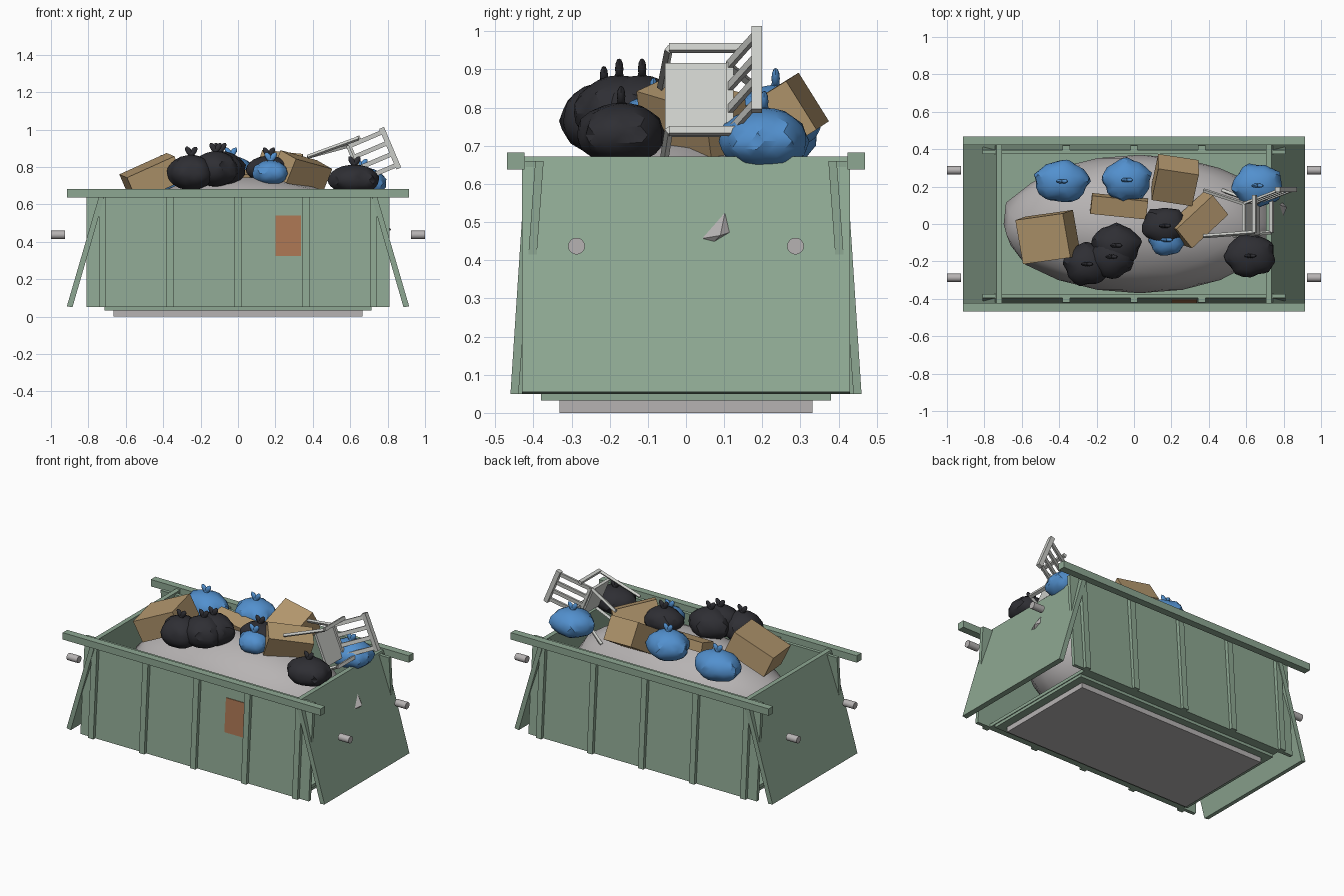
import bpy, bmesh, math, random
from mathutils import Vector, Matrix, Euler

random.seed(4)
cube = bpy.data.objects.get("Cube")
if cube:
    bpy.data.objects.remove(cube)


def material(name, r, g, b):
    m = bpy.data.materials.new(name)
    m.use_nodes = True
    m.diffuse_color = (r, g, b, 1)
    m.node_tree.nodes["Principled BSDF"].inputs["Base Color"].default_value = (r, g, b, 1)
    return m


GREEN = material("faded green", .27, .39, .29)
GREY = material("dusty grey", .47, .45, .45)
BLACK = material("black plastic", .028, .028, .034)
BLUE = material("blue plastic", .085, .28, .62)
CARD = material("cardboard", .45, .31, .155)
RUST = material("rust orange", .40, .18, .085)
WHITE = material("off white", .60, .61, .58)


def finish(name, bm, mat, smooth=None):
    bmesh.ops.recalc_face_normals(bm, faces=bm.faces)
    me = bpy.data.meshes.new(name)
    bm.to_mesh(me)
    bm.free()
    ob = bpy.data.objects.new(name, me)
    bpy.context.collection.objects.link(ob)
    me.materials.append(mat)
    if smooth:
        bpy.ops.object.select_all(action='DESELECT')
        ob.select_set(True)
        bpy.context.view_layer.objects.active = ob
        bpy.ops.object.shade_smooth_by_angle(angle=math.radians(smooth))
    return ob


def box(name, centre, size, mat, rot=(0, 0, 0)):
    bm = bmesh.new()
    m = Matrix.Translation(centre) @ Euler(rot).to_matrix().to_4x4() @ Matrix.Diagonal((*size, 1))
    bmesh.ops.create_cube(bm, size=1, matrix=m)
    return finish(name, bm, mat)


def prism(name, profile, axis, a, b, mat):
    """Extrude a 2D profile (yz for axis x, xz for axis y) from a to b."""
    bm = bmesh.new()
    put = (lambda p, d: (d, *p)) if axis == 'x' else (lambda p, d: (p[0], d, p[1]))
    face = bm.faces.new([bm.verts.new(put(p, a)) for p in profile])
    ext = bmesh.ops.extrude_face_region(bm, geom=[face])
    move = Vector(put((0, 0), b - a))
    bmesh.ops.translate(bm, vec=move, verts=[v for v in ext['geom'] if isinstance(v, bmesh.types.BMVert)])
    return finish(name, bm, mat)


def slanted(y0, y1, side, thick, low=.05, high=.66):
    """Leaning strip profile in yz with outer line from y0 (low) to y1 (high)."""
    return [(side * y, z) for y, z in
            ((y0, low), (y1, high), (y1 - thick, high), (y0 - thick, low))]


# Container shell
for side, label in ((-1, "front"), (1, "back")):
    prism(label + "_wall", slanted(.44, .395, side, .022), 'x', -.81, .81, GREEN)
    for i in range(5):
        x = (i - 2) * .362
        prism(f"{label}_rib_{i + 1}", slanted(.46, .42, side, .04), 'x', x - .019, x + .019, GREEN)
    box(label + "_top_rail", (0, side * .446, .66), (1.83, .046, .044), GREEN)
for side, label in ((-1, "right"), (1, "left")):
    prism(label + "_end_plate", [(side * x, z) for x, z in
          ((.705, .672), (.735, .672), (.915, .055), (.885, .05))], 'y', -.43, .43, GREEN)
    # Lifting pins
    for y in (-.287, .287):
        bm = bmesh.new()
        bmesh.ops.create_cone(bm, cap_ends=True, segments=16, radius1=.022, radius2=.022, depth=.075,
                              matrix=Matrix.Translation((side * .9625, y, .437)) @ Matrix.Rotation(math.pi / 2, 4, 'Y'))
        finish(f"{label}_pin", bm, GREY, 40)
box("floor", (0, 0, .06), (1.44, .86, .02), GREEN)
box("floor_pan", (0, 0, .042), (1.43, .76, .02), GREEN)
box("base_pad", (0, 0, .016), (1.33, .664, .032), GREY)

# Painted panel lying on the leaning front wall
lean = (.44 - .395) / .61
prism("rust_panel", [(-(.44 - lean * (z - .05)) + d, z) for z, d in
      ((.325, .002), (.54, .002), (.54, -.004), (.325, -.004))], 'x', .2, .337, RUST)

# Debris heap
bm = bmesh.new()
bmesh.ops.create_icosphere(bm, subdivisions=3, radius=1)
for v in bm.verts:
    k = random.uniform(.97, 1.02)
    v.co = Vector((.03 + v.co.x * .74 * k, v.co.y * .37, .40 + v.co.z * .35 * k))
finish("debris_heap", bm, GREY, 40)

# Shard poking through the left end plate
bm = bmesh.new()
rim = [bm.verts.new((.93 - .2915 * z - .005, y, z)) for y, z in
       ((.03, .455), (.105, .54), (.12, .475), (.07, .445))]
tip = bm.verts.new((.818, .09, .465))
for i in range(4):
    bm.faces.new((rim[i], rim[(i + 1) % 4], tip))
finish("debris_shard", bm, GREY)


def bag(name, centre, size, mat):
    """Sagging tied sack with a pleated neck and two knot ears."""
    bm = bmesh.new()
    bmesh.ops.create_icosphere(bm, subdivisions=3, radius=1)
    phase = random.uniform(0, 6)
    for v in bm.verts:
        a = math.atan2(v.co.y, v.co.x)
        h = v.co.z
        pleat = 1 + .05 * math.sin(5 * a + phase) + .03 * math.sin(9 * a + 2 * phase) * (h + 1)
        pleat *= random.uniform(.97, 1.03)
        v.co = Vector((v.co.x * pleat, v.co.y * pleat, h if h > 0 else h * .9))
    m = Matrix.Translation(centre) @ Matrix.Diagonal((*size, 1))
    bmesh.ops.transform(bm, matrix=m, verts=bm.verts)
    top = Vector(centre) + Vector((0, 0, size[2]))
    for lift, tilt, length in ((.02, .6, .032), (.02, -.6, .032), (.0, 0, .022)):
        ear = (Matrix.Translation(top) @ Matrix.Rotation(tilt, 4, 'Y')
               @ Matrix.Translation((0, 0, lift)) @ Matrix.Diagonal((.016, .011, length, 1)))
        bmesh.ops.create_icosphere(bm, subdivisions=2, radius=1, matrix=ear)
    finish(name, bm, mat, 30)


bag("black_bag_1", (-.25, -.215, .765), (.122, .115, .1), BLACK)
bag("black_bag_2", (-.12, -.175, .785), (.12, .115, .1), BLACK)
bag("black_bag_3", (-.095, -.115, .785), (.13, .115, .1), BLACK)
bag("black_bag_4", (.165, -.01, .785), (.122, .1, .075), BLACK)
bag("black_bag_5", (.622, -.17, .728), (.135, .115, .085), BLACK)
bag("blue_bag_1", (-.385, .228, .725), (.145, .112, .095), BLUE)
bag("blue_bag_2", (-.038, .235, .765), (.13, .113, .095), BLUE)
bag("blue_bag_3", (.175, -.085, .765), (.095, .085, .07), BLUE)
bag("blue_bag_4", (.66, .205, .712), (.135, .115, .088), BLUE)

# Cardboard boxes
box("carton_1", (-.46, -.07, .745), (.28, .24, .14), CARD, (.08, -.42, .14))
box("carton_2", (.22, .235, .765), (.22, .2, .15), CARD, (.55, .1, -.15))
box("carton_3", (.34, .02, .775), (.27, .14, .14), CARD, (.35, .2, .75))
box("carton_4", (-.08, .095, .75), (.3, .1, .06), CARD, (.25, .05, -.1))

# Tipped chair: local axes are side, forward and up
up = Vector((.92, 0, .39)).normalized()
fwd = Vector((0, -1, 0))
across = fwd.cross(up)
frame = Matrix.Translation((.625, .025, .82)) @ Matrix((across, fwd, up)).transposed().to_4x4()


def bar(name, a, b, width, depth):
    """Rectangular bar between two points in the chair's frame."""
    a, b = Vector(a), Vector(b)
    turn = (b - a).to_track_quat('Z', 'Y').to_matrix().to_4x4()
    bm = bmesh.new()
    bmesh.ops.create_cube(bm, size=1, matrix=frame @ Matrix.Translation((a + b) / 2) @ turn
                          @ Matrix.Diagonal((width, depth, (b - a).length, 1)))
    finish(name, bm, WHITE)


bar("chair_seat", (0, -.085, 0), (0, .08, 0), .205, .016)
for s in (-1, 1):
    bar("chair_front_leg", (s * .13, .09, -.22), (s * .115, .07, .07), .016, .016)
    bar("chair_back_leg", (s * .13, -.155, -.22), (s * .1, -.085, 0), .016, .016)
    bar("chair_armrest", (s * .118, -.13, .07), (s * .118, .07, .07), .02, .02)
for i in range(4):
    s = (i - 1.5) * .064
    bar(f"chair_back_slat_{i + 1}", (s, -.085, 0), (s, -.155, .2), .024, .012)
bar("chair_top_rail", (-.118, -.16, .205), (.118, -.16, .205), .028, .028)
bar("chair_back_rail", (-.1, -.09, .01), (.1, -.09, .01), .018, .018)
